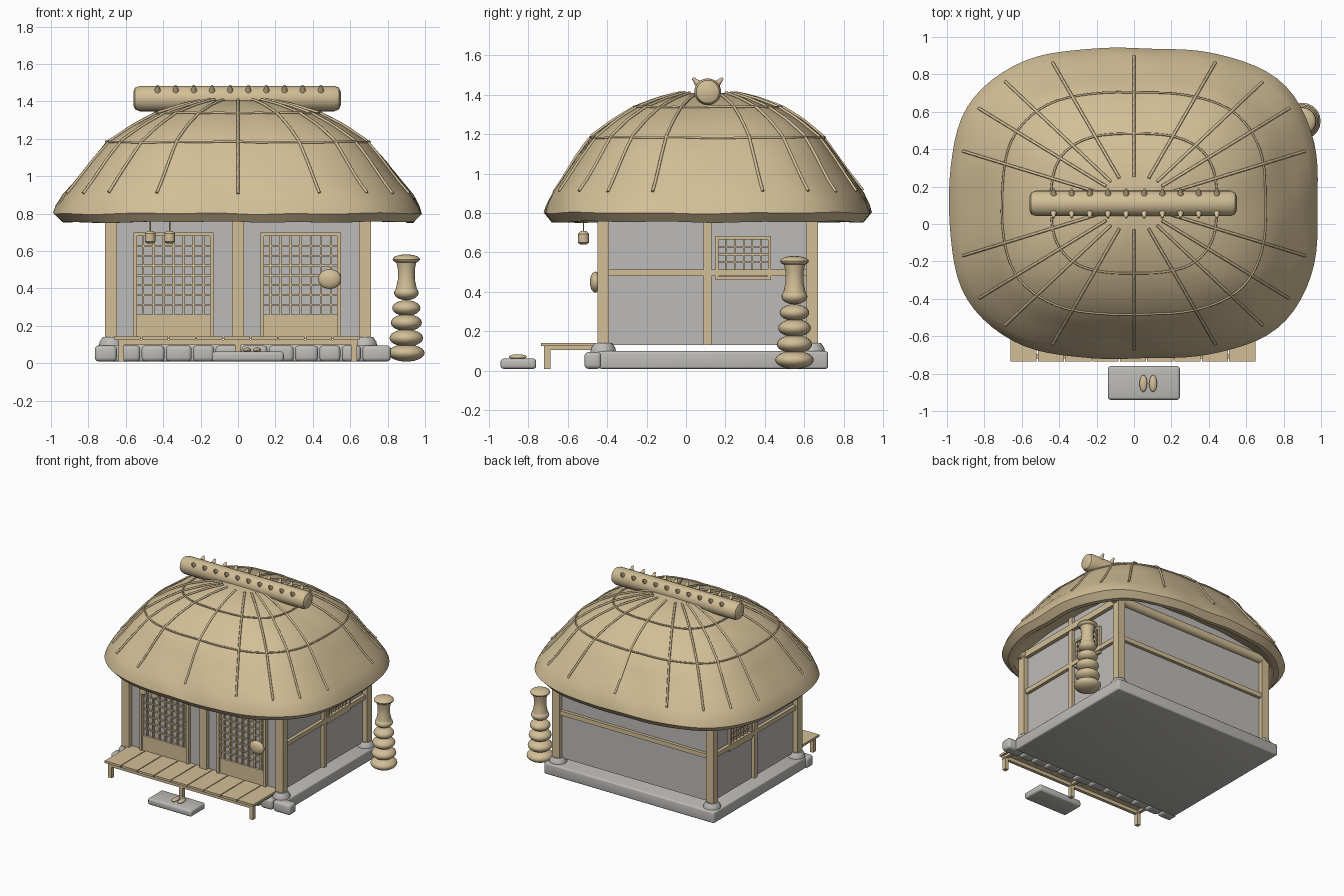
import bpy, bmesh, math
from mathutils import Vector

if "Cube" in bpy.data.objects:
    bpy.data.objects.remove(bpy.data.objects["Cube"])


def material(name, rgb):
    m = bpy.data.materials.new(name)
    m.use_nodes = True
    m.diffuse_color = (*rgb, 1)
    m.node_tree.nodes["Principled BSDF"].inputs["Base Color"].default_value = (*rgb, 1)
    return m


STRAW = material("straw and wood", (0.65, 0.52, 0.31))
STONE = material("pale stone", (0.51, 0.50, 0.48))
CY = 0.11  # house centre in y


def finish(name, bm, mat, smooth=False):
    bmesh.ops.recalc_face_normals(bm, faces=bm.faces)
    mesh = bpy.data.meshes.new(name)
    bm.to_mesh(mesh)
    bm.free()
    ob = bpy.data.objects.new(name, mesh)
    bpy.context.collection.objects.link(ob)
    mesh.materials.append(mat)
    if smooth:
        bpy.ops.object.select_all(action='DESELECT')
        ob.select_set(True)
        bpy.context.view_layer.objects.active = ob
        bpy.ops.object.shade_smooth_by_angle(angle=math.radians(40))
    return ob


def box(name, x, y, z, mat=STRAW, bevel=0):
    """Box from (min, max) pairs."""
    bm = bmesh.new()
    bmesh.ops.create_cube(bm, size=1)
    for v in bm.verts:
        v.co = [(p[0] + p[1]) / 2 + c * (p[1] - p[0]) for p, c in zip((x, y, z), v.co)]
    if bevel:
        bmesh.ops.bevel(bm, geom=bm.edges[:], offset=bevel, segments=3, profile=0.5, affect='EDGES')
    return finish(name, bm, mat, bevel > 0)


def lathe(name, profile, centre, mat=STRAW, axis='Z', sides=24):
    """Closed solid of revolution from (radius, height) points."""
    bm = bmesh.new()
    rings = []
    for r, h in profile:
        ring = []
        for i in range(sides):
            a = math.tau * i / sides
            p = (r * math.cos(a), r * math.sin(a), h)
            if axis == 'X':
                p = (p[2], p[0], p[1])
            ring.append(bm.verts.new(Vector(p) + Vector(centre)))
        rings.append(ring)
    for a, b in zip(rings, rings[1:]):
        for i in range(sides):
            j = (i + 1) % sides
            bm.faces.new((a[i], a[j], b[j], b[i]))
    bm.faces.new(rings[0])
    bm.faces.new(rings[-1])
    return finish(name, bm, mat, True)


def ellipsoid(name, centre, size, mat=STRAW):
    bm = bmesh.new()
    bmesh.ops.create_uvsphere(bm, u_segments=20, v_segments=12, radius=1)
    for v in bm.verts:
        v.co = [c + s * k for c, s, k in zip(centre, size, v.co)]
    return finish(name, bm, mat, True)


def tube(name, points, radius, cyclic=False):
    cu = bpy.data.curves.new(name, 'CURVE')
    cu.dimensions = '3D'
    cu.bevel_depth = radius
    cu.bevel_resolution = 1
    cu.use_fill_caps = True
    sp = cu.splines.new('POLY')
    sp.points.add(len(points) - 1)
    for p, co in zip(sp.points, points):
        p.co = (*co, 1)
    sp.use_cyclic_u = cyclic
    cu.materials.append(STRAW)
    ob = bpy.data.objects.new(name, cu)
    bpy.context.collection.objects.link(ob)


# Thatched roof: rounded-rectangle rings following a dome profile
OUTER = [(1, .8), (.985, .84), (.95, .9), (.88, .98), (.8, 1.08), (.71, 1.185), (.58, 1.27),
         (.45, 1.335), (.3, 1.38), (.18, 1.405), (.02, 1.41)]
INNER = [(.02, .92), (.6, .92), (.8, .86), (.89, .78), (.92, .755), (.955, .755)]


def roof_point(angle, s, z):
    c, d = math.cos(angle), math.sin(angle)
    r = s * (abs(c / 0.985) ** 2.9 + abs(d / 0.83) ** 2.9) ** (-1 / 2.9)
    lump = 0.005 * s * math.sin(9 * angle + 14 * z) * math.cos(4 * angle)
    return Vector((r * c * (1 + lump), CY + r * d * (1 + lump), z + lump))


def roof_height(s):
    for (s0, z0), (s1, z1) in zip(OUTER, OUTER[1:]):
        if s1 <= s <= s0:
            return z0 + (z1 - z0) * (s0 - s) / (s0 - s1)
    return OUTER[-1][1]


bm = bmesh.new()
N = 96
rings = [[bm.verts.new(roof_point(math.tau * i / N, s, z)) for i in range(N)] for s, z in INNER + OUTER]
for a, b in zip(rings, rings[1:]):
    for i in range(N):
        bm.faces.new((a[i], a[(i + 1) % N], b[(i + 1) % N], b[i]))
bm.faces.new(rings[0])
bm.faces.new(rings[-1])
finish("thatched_roof", bm, STRAW, True)

# Rope ribs and binding rings on the thatch
quarter = [17, 31.5, 43.4, 60]
angles = [90, 270] + [base + sign * q for base, sign in ((0, 1), (180, -1), (180, 1), (360, -1)) for q in quarter]
for a in angles:
    steps = [.17 + .775 * k / 16 for k in range(17)]
    tube("roof_rib", [roof_point(math.radians(a), s, roof_height(s) + .005) for s in steps], .008)
for s in (.45, .715):
    tube("roof_ring", [roof_point(math.tau * i / N, s, roof_height(s) + .004) for i in range(N)], .006, True)

# Ridge log with two rows of pegs
lathe("ridge_log", [(.035, -.555), (.058, -.545), (.068, -.52), (.068, .52), (.058, .545), (.035, .555)],
      (-.005, CY, 1.415), axis='X')
for i in range(10):
    for side in (-1, 1):
        bm = bmesh.new()
        bmesh.ops.create_cone(bm, cap_ends=True, segments=12, radius1=.022, radius2=.006, depth=.055)
        turn = Vector((0, side, 1.0)).to_track_quat('Z', 'Y')
        for v in bm.verts:
            v.co = turn @ v.co + Vector((-.43 + .097 * i, CY + side * .057, 1.465))
        finish("ridge_peg", bm, STRAW, True)

# Stone platform with a row of front stones
box("platform", (-.75, .75), (-.44, .72), (.01, .10), STONE, .012)
x = -.765
for w in (.125, .125, .13, .145, .12, .14, .145, .14, .13, .12, .11, .16):
    box("front_stone", (x, x + w - .008), (-.515, -.43), (.01, .095), STONE, .02)
    x += w

# Corner posts on stone feet, walls, and tie beams
for sx in (-1, 1):
    for y in (-.42, .64):
        box("corner_post", (sx * .678 - .032, sx * .678 + .032), (y - .03, y + .03), (.135, .92))
        lathe("post_foot", [(.065, .095), (.062, .115), (.045, .14)], (sx * .678, y, 0), STONE)
    lo, hi = sorted((sx * .65, sx * .67))
    box("side_wall", (lo, hi), (-.41, .63), (.13, .92), STONE)
    lo, hi = sorted((sx * .66, sx * .695))
    box("side_post", (lo, hi), (.09, .13), (.13, .92))
    box("side_beam", (lo, hi), (-.4, .62), (.48, .515))
    # Side window with lattice
    lo, hi = sorted((sx * .66, sx * .69))
    for z in (.46, .665):
        box("window_rail", (lo, hi), (.15, .43), (z, z + .018))
    for y in (.15, .415):
        box("window_stile", (lo, hi), (y, y + .016), (.46, .683))
    lo, hi = sorted((sx * .66, sx * .682))
    for i in range(1, 6):
        y = .16 + .044 * i
        box("window_bar", (lo, hi), (y - .004, y + .004), (.51, .67))
    for z in (.55, .59, .63):
        box("window_bar", (lo, hi), (.16, .42), (z - .004, z + .004))

box("front_wall", (-.66, .66), (-.41, -.39), (.13, .92), STONE)
box("back_wall", (-.66, .66), (.615, .635), (.13, .92), STONE)
box("middle_post", (-.032, .032), (-.44, -.38), (.13, .92))
box("back_beam", (-.69, .69), (.62, .66), (.48, .515))
for y in (-.42, .64):
    lathe("eaves_beam", [(.035, -.74), (.035, .74)], (0, y, .81), axis='X')
for sx in (-1, 1):
    lo, hi = sorted((sx * .66, sx * .70))
    box("side_eaves_beam", (lo, hi), (-.45, .67), (.78, .83))

# Sliding lattice doors
for x0, x1 in ((-.56, -.13), (.12, .55)):
    for a in (x0, x1 - .02):
        box("door_stile", (a, a + .02), (-.44, -.40), (.13, .70))
    box("door_head", (x0, x1), (-.44, -.40), (.68, .70))
    box("door_panel", (x0, x1), (-.428, -.40), (.13, .26))
    for i in range(1, 8):
        x = x0 + (x1 - x0) * i / 8
        box("door_bar", (x - .005, x + .005), (-.428, -.405), (.26, .68))
    for i in range(1, 8):
        z = .26 + .0525 * i
        box("door_bar", (x0, x1), (-.425, -.405), (z - .005, z + .005))

# Veranda: planks, bearers and legs
for i in range(9):
    x = -.66 + i * 1.315 / 9
    box("veranda_plank", (x, x + .14), (-.735, -.40), (.125, .142))
for y in (-.72, -.44):
    box("veranda_bearer", (-.64, .64), (y, y + .025), (.098, .125))
for x in (-.625, 0, .62):
    box("veranda_leg", (x - .015, x + .015), (-.72, -.688), (.01, .125))
    box("veranda_joist", (x - .012, x + .012), (-.72, -.42), (.105, .125))

# Stepping stone with a pair of sandals
box("stepping_stone", (-.14, .245), (-.94, -.76), (.01, .062), STONE, .015)
for x in (.05, .102):
    ellipsoid("sandal", (x, -.853, .071), (.021, .045, .013))

# Hanging gourds under the eaves and a straw hat on the door
for x in (-.47, -.365):
    lathe("hanging_gourd", [(.015, .64), (.028, .65), (.028, .695), (.015, .708)], (x, -.52, 0))
    tube("gourd_cord", [(x, -.52, .70), (x, -.52, .92)], .004)
ellipsoid("straw_hat", (.49, -.46, .45), (.062, .027, .053))

# Stacked jar tower beside the house
for z, r, h in ((.055, .098, .046), (.135, .09, .046), (.217, .083, .045), (.295, .075, .042), (.377, .066, .04)):
    ellipsoid("tower_tier", (.9, .55, z), (r, r, h))
lathe("tower_neck", [(.058, .39), (.045, .45), (.045, .50), (.055, .545)], (.9, .55, 0))
ellipsoid("tower_cap", (.9, .55, .556), (.073, .073, .026))
